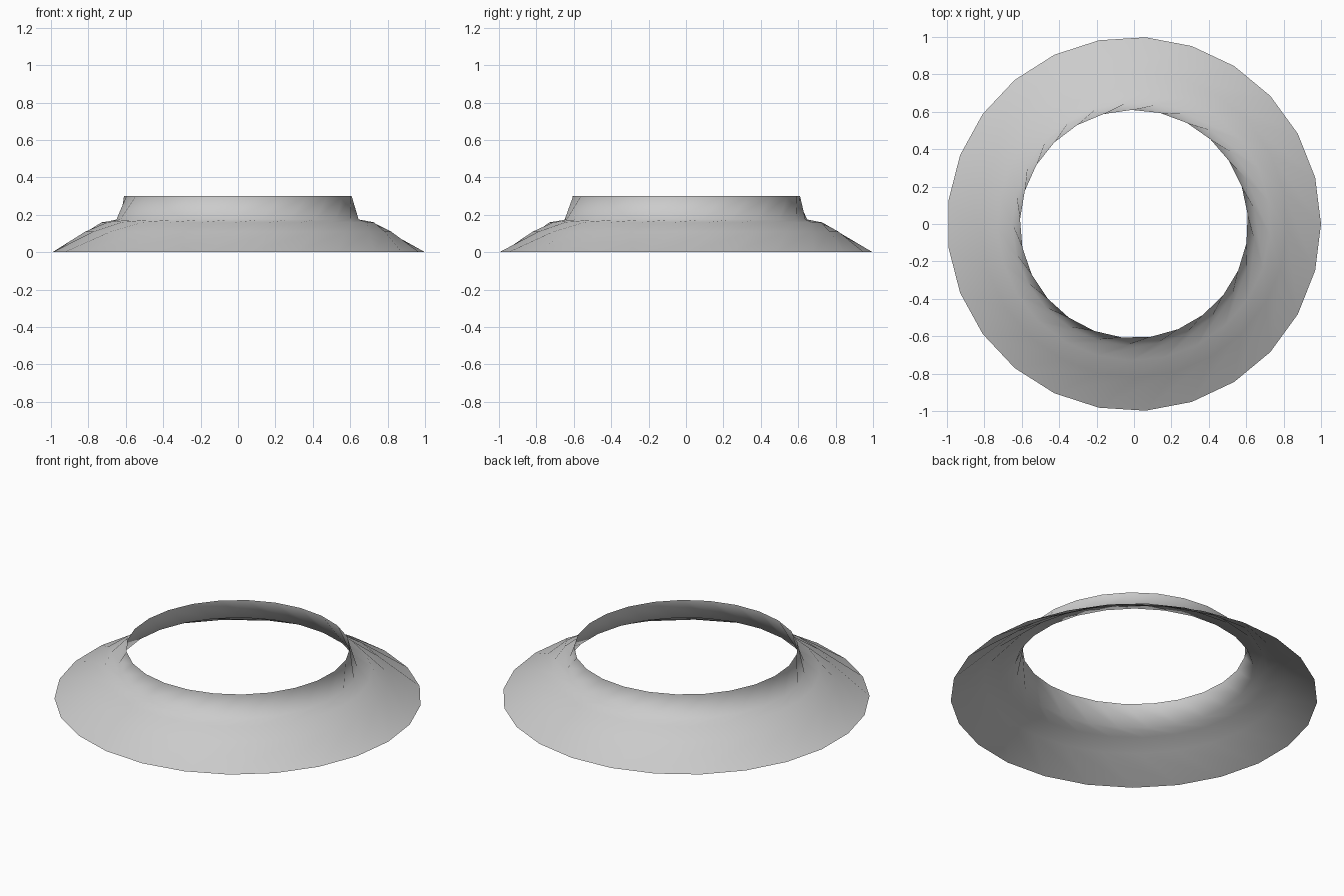
import bpy, bmesh
from math import sin, cos, radians, tau

if "Cube" in bpy.data.objects:
    bpy.data.objects.remove(bpy.data.objects["Cube"])

SIDES = 25
TWIST = radians(12)  # each loop is turned a little against the one below
# flared skirt rising to a short upright neck: (radius, height)
PROFILE = [(1.0, 0.0), (0.82, 0.11), (0.73, 0.16), (0.65, 0.175), (0.61, 0.30)]

bm = bmesh.new()
rings = []
for level, (r, z) in enumerate(PROFILE):
    angles = [tau * k / SIDES + level * TWIST for k in range(SIDES)]
    rings.append([bm.verts.new((r * cos(a), r * sin(a), z)) for a in angles])

# open single-walled surface, split along the long diagonals
for low, high in zip(rings, rings[1:]):
    for k in range(SIDES):
        n = (k + 1) % SIDES
        bm.faces.new((low[k], low[n], high[n]))
        bm.faces.new((low[k], high[n], high[k]))

for face in bm.faces:
    face.smooth = True

mesh = bpy.data.meshes.new("flared_collar")
bm.to_mesh(mesh)
bm.free()
collar = bpy.data.objects.new("flared_collar", mesh)
bpy.context.collection.objects.link(collar)
